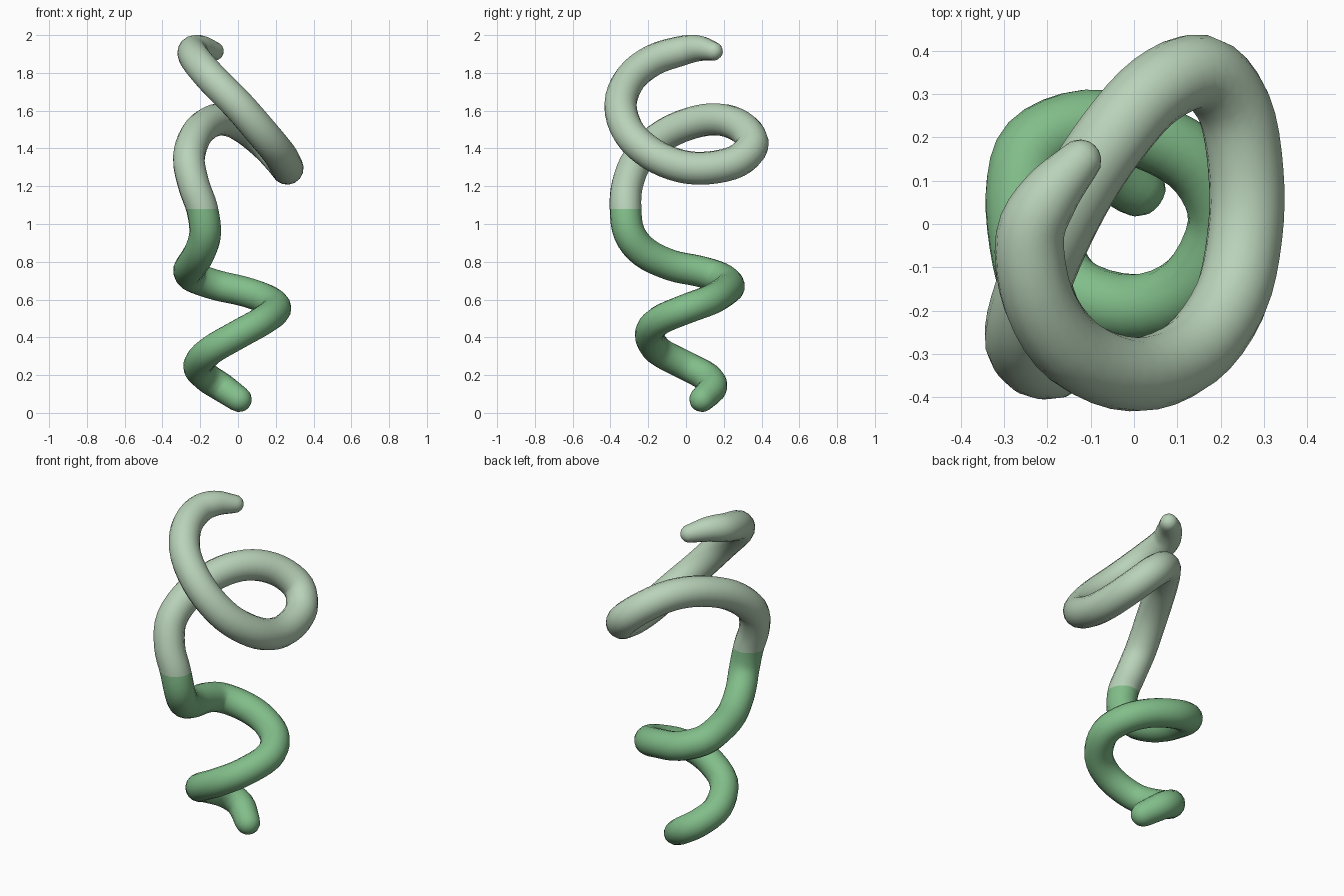
import bpy, bmesh, math
from mathutils import Vector

if "Cube" in bpy.data.objects:
    bpy.data.objects.remove(bpy.data.objects["Cube"])

SIDES, STEPS, SPLIT_Z = 16, 4, 1.08

# Centre line of the coil, bottom to top: x, y, z, radius
PATH = [
    (0.005, 0.085, 0.072, .068), (-0.085, 0.142, 0.135, .076), (-0.168, 0.11, 0.19, .078),
    (-0.212, 0.0, 0.25, .078), (-0.148, -0.145, 0.328, .078), (0.0, -0.193, 0.415, .078),
    (0.13, -0.142, 0.488, .078), (0.203, 0.0, 0.55, .079), (0.155, 0.128, 0.598, .08),
    (0.035, 0.203, 0.642, .08), (-0.11, 0.23, 0.675, .081), (-0.23, 0.178, 0.717, .082),
    (-0.26, 0.07, 0.75, .083), (-0.245, -0.08, 0.782, .083), (-0.203, -0.22, 0.85, .084),
    (-0.174, -0.30, 0.95, .084), (-0.19, -0.32, 1.08, .084), (-0.235, -0.31, 1.21, .084),
    (-0.26, -0.25, 1.35, .085), (-0.22, -0.11, 1.475, .085), (-0.14, 0.06, 1.543, .085),
    (-0.05, 0.20, 1.55, .086), (0.05, 0.31, 1.50, .086), (0.155, 0.35, 1.415, .087),
    (0.23, 0.27, 1.333, .087), (0.258, 0.12, 1.297, .087), (0.255, -0.03, 1.307, .087),
    (0.22, -0.18, 1.37, .087), (0.13, -0.30, 1.48, .087), (0.0, -0.347, 1.63, .086),
    (-0.138, -0.295, 1.77, .085), (-0.22, -0.175, 1.867, .083), (-0.24, -0.03, 1.915, .079),
    (-0.195, 0.065, 1.93, .069), (-0.125, 0.145, 1.915, .05),
]


def catmull(p0, p1, p2, p3, t):
    return 0.5 * (2 * p1 + (p2 - p0) * t + (2 * p0 - 5 * p1 + 4 * p2 - p3) * t * t
                  + (3 * p1 - p0 - 3 * p2 + p3) * t ** 3)


def smooth_path(points):
    """Dense smooth samples through the points, with rounded end caps."""
    pts = [Vector(p) for p in points]
    pts = [2 * pts[0] - pts[1]] + pts + [2 * pts[-1] - pts[-2]]
    out = [catmull(*pts[i:i + 4], s / STEPS) for i in range(len(pts) - 3) for s in range(STEPS)]
    out.append(pts[-2])
    samples = [(p.to_3d(), p.w) for p in out]

    def cap(end, inner):
        (c, r), d = end, (end[0] - inner[0]).normalized()
        angles = [math.radians(a) for a in (25, 50, 70, 86)]
        return [(c + d * r * math.sin(a), r * math.cos(a)) for a in angles]

    return cap(samples[0], samples[1])[::-1] + samples + cap(samples[-1], samples[-2])


def material(name, rgb):
    m = bpy.data.materials.new(name)
    m.diffuse_color = (*rgb, 1)
    m.use_nodes = True
    m.node_tree.nodes["Principled BSDF"].inputs["Base Color"].default_value = m.diffuse_color
    return m


# Sweep a circle along the path, carrying the frame to avoid twist
samples = smooth_path(PATH)
bm = bmesh.new()
rings, side = [], Vector((0, 0, 1))
for i, (c, r) in enumerate(samples):
    d = (samples[min(i + 1, len(samples) - 1)][0] - samples[max(i - 1, 0)][0]).normalized()
    side = (side - d * side.dot(d)).normalized()
    up = d.cross(side)
    rings.append([bm.verts.new(c + r * (side * math.cos(a) + up * math.sin(a)))
                  for a in (2 * math.pi * k / SIDES for k in range(SIDES))])
for a, b in zip(rings, rings[1:]):
    for k in range(SIDES):
        j = (k + 1) % SIDES
        bm.faces.new((a[k], a[j], b[j], b[k]))
bm.faces.new(rings[0][::-1])
bm.faces.new(rings[-1])

# Level cut where the colour changes; pale above, green below
bmesh.ops.bisect_plane(bm, geom=bm.verts[:] + bm.edges[:] + bm.faces[:],
                       plane_co=(0, 0, SPLIT_Z), plane_no=(0, 0, 1))
bmesh.ops.recalc_face_normals(bm, faces=bm.faces[:])
for f in bm.faces:
    f.smooth = True
    f.material_index = int(f.calc_center_median().z > SPLIT_Z)

mesh = bpy.data.meshes.new("coiled_vine")
bm.to_mesh(mesh)
bm.free()
mesh.materials.append(material("leaf green", (0.223, 0.515, 0.254)))
mesh.materials.append(material("pale green", (0.485, 0.645, 0.485)))
vine = bpy.data.objects.new("coiled_vine", mesh)
bpy.context.collection.objects.link(vine)
